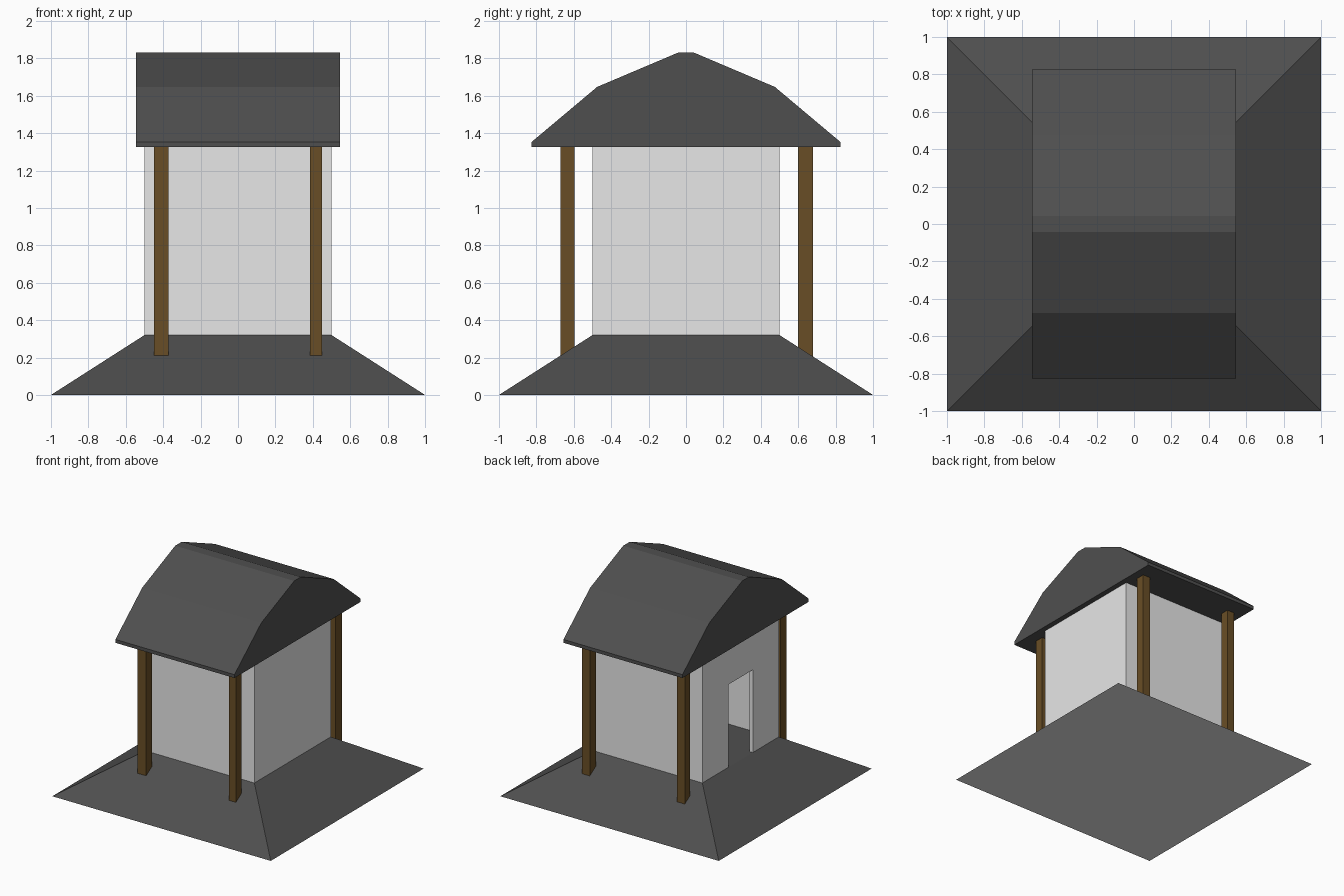
import bpy
from mathutils import Vector

if "Cube" in bpy.data.objects:
    bpy.data.objects.remove(bpy.data.objects["Cube"])


def material(name, rgb):
    m = bpy.data.materials.new(name)
    m.diffuse_color = (*rgb, 1.0)
    m.use_nodes = True
    m.node_tree.nodes["Principled BSDF"].inputs["Base Color"].default_value = m.diffuse_color
    return m


SLATE = material("dark_grey_slate", (0.078, 0.078, 0.078))
PLASTER = material("pale_plaster", (0.855, 0.855, 0.855))
WOOD = material("brown_wood", (0.141, 0.076, 0.019))


def loft(name, lower, upper, mats):
    """Solid between two matching closed rings of points."""
    n = len(lower)
    faces = [tuple(reversed(range(n))), tuple(range(n, 2 * n))]
    faces += [(i, (i + 1) % n, n + (i + 1) % n, n + i) for i in range(n)]
    mesh = bpy.data.meshes.new(name)
    mesh.from_pydata([Vector(p) for p in lower + upper], [], faces)
    for m in mats:
        mesh.materials.append(m)
    mesh.update()
    obj = bpy.data.objects.new(name, mesh)
    bpy.context.collection.objects.link(obj)
    return obj


def rect(x0, x1, y0, y1):
    return [(x0, y0), (x1, y0), (x1, y1), (x0, y1)]


def prism(name, plan, z0, z1, mat):
    return loft(name, [(x, y, z0) for x, y in plan],
                [(x, y, z1) for x, y in plan], [mat])


FLOOR, EAVE = 0.32, 1.325

# Sloped base, dark on top and sides, pale underneath
base = loft("base",
            [(x, y, 0.0) for x, y in rect(-1, 1, -1, 1)],
            [(x, y, FLOOR) for x, y in rect(-0.5, 0.5, -0.5, 0.5)],
            [SLATE, PLASTER])
for f in base.data.polygons:
    if f.normal.z < -0.5:
        f.material_index = 1

# Hollow walls: C-shaped plan open at the doorway on the left side
o, i, d = 0.5, 0.47, 0.16
plan = [(-o, -d), (-o, -o), (o, -o), (o, o), (-o, o), (-o, d),
        (-i, d), (-i, i), (i, i), (i, -i), (-i, -i), (-i, -d)]
prism("walls", plan, FLOOR, EAVE, PLASTER)
prism("door_lintel", rect(-o, -i, -d, d), FLOOR + 0.685, EAVE, PLASTER)

# Four posts standing on the slope and carrying the eaves
posts = {
    "front_left_post": (-0.45, -0.372, -0.67, -0.595),
    "front_right_post": (0.385, 0.45, -0.67, -0.595),
    "back_left_post": (-0.465, -0.395, 0.61, 0.68),
    "back_right_post": (0.405, 0.475, 0.60, 0.68),
}
for name, r in posts.items():
    prism(name, rect(*r), 0.205, EAVE + 0.005, WOOD)

# Gambrel roof: mirrored profile extruded along x
half = [(0.825, EAVE), (0.825, 1.353), (0.475, 1.647), (0.043, 1.83)]
profile = half + [(-y, z) for y, z in reversed(half)]
loft("roof", [(-0.545, y, z) for y, z in profile],
     [(0.545, y, z) for y, z in profile], [SLATE])
